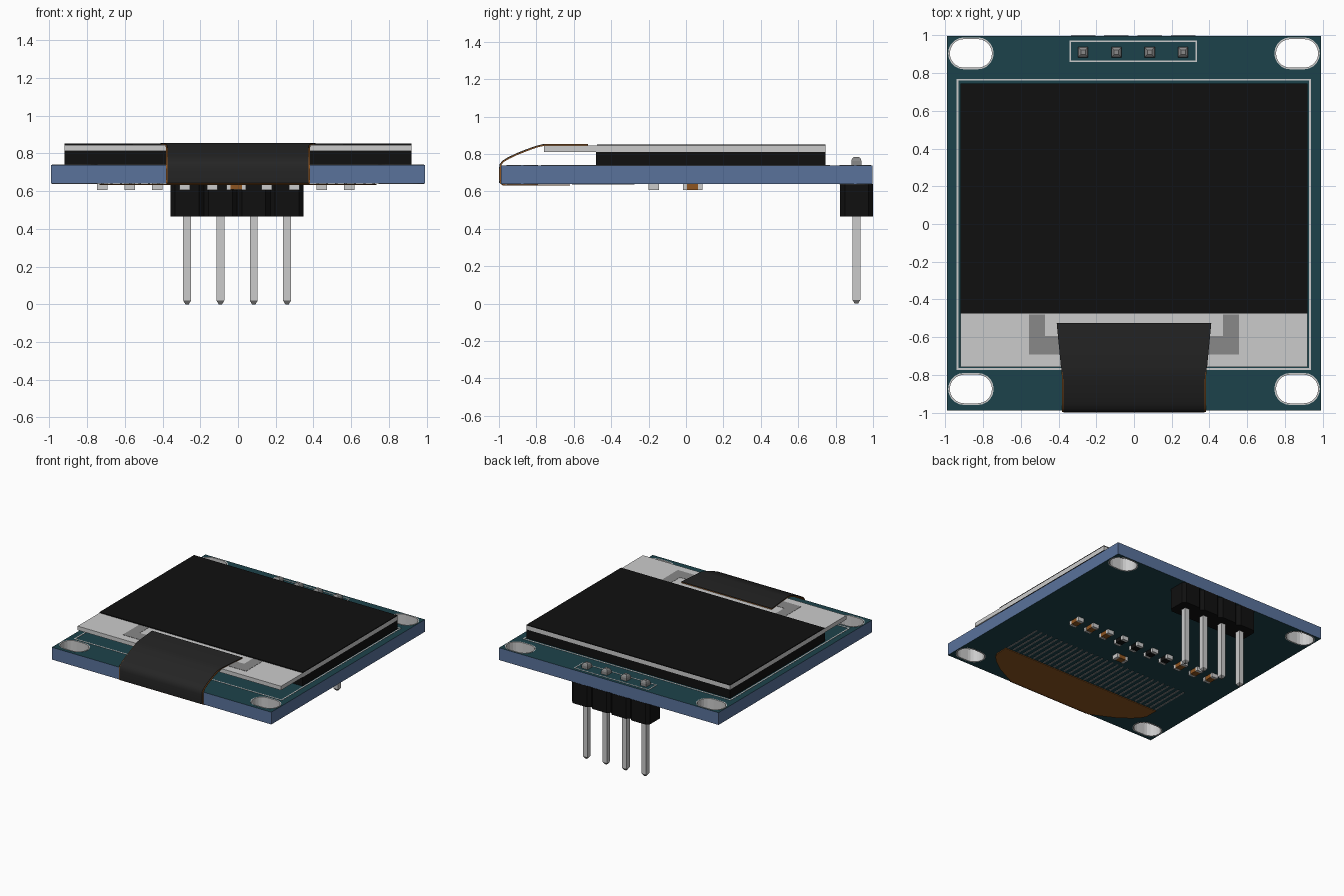
import bpy, bmesh, math

if "Cube" in bpy.data.objects:
    bpy.data.objects.remove(bpy.data.objects["Cube"])


def material(name, r, g, b):
    m = bpy.data.materials.new(name)
    m.diffuse_color = (r, g, b, 1)
    m.use_nodes = True
    m.node_tree.nodes["Principled BSDF"].inputs["Base Color"].default_value = m.diffuse_color
    return m


TEAL = material("teal_mask", 0.012, 0.055, 0.07)
BLUE = material("board_edge", 0.1, 0.17, 0.33)
BLACK = material("black", 0.005, 0.005, 0.005)
FILM = material("black_film", 0.018, 0.018, 0.018)
AMBER = material("amber_film", 0.27, 0.09, 0.015)
DARK = material("dark_grey", 0.25, 0.25, 0.25)


def add_mesh(name, bm, mat=None):
    bmesh.ops.recalc_face_normals(bm, faces=bm.faces)
    me = bpy.data.meshes.new(name)
    bm.to_mesh(me)
    bm.free()
    if mat:
        me.materials.append(mat)
    ob = bpy.data.objects.new(name, me)
    bpy.context.collection.objects.link(ob)
    return ob


def rect(x0, x1, y0, y1):
    return [(x0, y0), (x1, y0), (x1, y1), (x0, y1)]


def slot(cx, cy, half, r, n=10):
    pts = []
    for side in (1, -1):
        for i in range(n + 1):
            a = math.pi * (i / n - 0.5)
            pts.append((cx + side * (half - r + r * math.cos(a)),
                        cy + side * r * math.sin(a)))
    return pts


def plate(name, loops, z0, z1, mat=None):
    """Flat outlines, nested ones becoming holes, extruded from z0 to z1."""
    cu = bpy.data.curves.new(name, 'CURVE')
    cu.dimensions = '2D'
    cu.fill_mode = 'BOTH'
    cu.extrude = (z1 - z0) / 2
    for loop in loops:
        sp = cu.splines.new('POLY')
        sp.points.add(len(loop) - 1)
        for p, (x, y) in zip(sp.points, loop):
            p.co = (x, y, 0, 1)
        sp.use_cyclic_u = True
    tmp = bpy.data.objects.new(name + "_outline", cu)
    bpy.context.collection.objects.link(tmp)
    dg = bpy.context.evaluated_depsgraph_get()
    me = bpy.data.meshes.new_from_object(tmp.evaluated_get(dg))
    bpy.data.objects.remove(tmp)
    bpy.data.curves.remove(cu)
    bm = bmesh.new()
    bm.from_mesh(me)
    bpy.data.meshes.remove(me)
    bmesh.ops.remove_doubles(bm, verts=bm.verts, dist=1e-5)
    bmesh.ops.translate(bm, verts=bm.verts, vec=(0, 0, (z0 + z1) / 2))
    for f in bm.faces:
        f.material_index = 0
        f.smooth = False
    return add_mesh(name, bm, mat)


def square_post(name, x, y, profile, mat=None):
    """Square section following (half width, z) pairs."""
    bm = bmesh.new()
    rings = [[bm.verts.new((x + sx * w, y + sy * w, z))
              for sx, sy in ((-1, -1), (1, -1), (1, 1), (-1, 1))] for w, z in profile]
    for a, b in zip(rings, rings[1:]):
        for i in range(4):
            j = (i + 1) % 4
            bm.faces.new((a[i], a[j], b[j], b[i]))
    bm.faces.new(rings[0])
    bm.faces.new(rings[-1])
    return add_mesh(name, bm, mat)


def ribbon(name, rows, d0, d1, mat):
    """Bent strip through (y, z, half width) rows, from offset d0 to d1 outward."""
    bm = bmesh.new()
    rings = []
    for i, (y, z, w) in enumerate(rows):
        a, b = rows[max(i - 1, 0)], rows[min(i + 1, len(rows) - 1)]
        ty, tz = b[0] - a[0], b[1] - a[1]
        l = math.hypot(ty, tz)
        ny, nz = tz / l, -ty / l
        rings.append([bm.verts.new((s * w, y + ny * d, z + nz * d))
                      for s, d in ((-1, d0), (1, d0), (1, d1), (-1, d1))])
    for a, b in zip(rings, rings[1:]):
        for i in range(4):
            j = (i + 1) % 4
            bm.faces.new((a[i], a[j], b[j], b[i]))
    bm.faces.new(rings[0])
    bm.faces.new(rings[-1])
    ob = add_mesh(name, bm, mat)
    bpy.ops.object.select_all(action='DESELECT')
    ob.select_set(True)
    bpy.context.view_layer.objects.active = ob
    bpy.ops.object.shade_smooth_by_angle(angle=math.radians(35))


# Circuit board with four slotted corner holes and plated rims
centres = [(sx * 0.865, y) for sx in (-1, 1) for y in (0.905, -0.875)]
board = plate("circuit_board", [rect(-0.993, 0.993, -0.988, 0.998)]
              + [slot(x, y, 0.121, 0.085) for x, y in centres], 0.64, 0.74, TEAL)
board.data.materials.append(BLUE)
for f in board.data.polygons:
    f.material_index = 0 if abs(f.normal.z) > 0.5 else 1
for x, y in centres:
    plate("hole_rim", [slot(x, y, 0.121, 0.085), slot(x, y, 0.112, 0.076)], 0.638, 0.742)

# Printed outlines on the top
plate("screen_outline", [rect(-0.942, 0.938, -0.775, 0.77),
                         rect(-0.932, 0.928, -0.785 + 0.02, 0.76)], 0.74, 0.742)
plate("header_outline", [rect(-0.342, 0.335, 0.86, 0.972),
                         rect(-0.334, 0.327, 0.868, 0.964)], 0.74, 0.742)

# Display: foam pad, glass, dark viewing layer, grey glass marks
plate("foam_pad", [rect(-0.92, 0.92, -0.48, 0.745)], 0.74, 0.812, BLACK)
plate("display_glass", [rect(-0.92, 0.92, -0.758, 0.745)], 0.812, 0.845)
plate("viewing_layer", [rect(-0.92, 0.92, -0.475, 0.745)], 0.845, 0.852, BLACK)
for s in (-1, 1):
    plate("glass_mark", [[(s * x, y) for x, y in (
        (0.558, -0.48), (0.558, -0.692), (0.37, -0.692),
        (0.37, -0.595), (0.472, -0.595), (0.472, -0.48))]], 0.845, 0.847, DARK)

# Flexible cable: over the front edge, then flaring out underneath
over = [(-0.525, 0.845, 0.41), (-0.755, 0.845, 0.388), (-0.80, 0.834, 0.376),
        (-0.85, 0.816, 0.374), (-0.90, 0.796, 0.374), (-0.945, 0.775, 0.374),
        (-0.975, 0.757, 0.374), (-0.987, 0.742, 0.374), (-0.99, 0.72, 0.374),
        (-0.99, 0.66, 0.374), (-0.989, 0.645, 0.374)]
under = [(-0.98, 0.639, 0.378), (-0.95, 0.638, 0.44), (-0.885, 0.638, 0.57),
         (-0.82, 0.638, 0.66), (-0.77, 0.638, 0.71), (-0.73, 0.638, 0.732),
         (-0.62, 0.638, 0.735)]
ribbon("cable_base", [(y, z, w + (0.007 if y < -0.77 else -0.002)) for y, z, w in over]
       + under, 0, 0.006, AMBER)
ribbon("cable_cover", over, 0.006, 0.01, FILM)

# Row of contact strips under the board
plate("contact_strips", [rect(x - 0.006, x + 0.006, -0.61, -0.275)
                         for x in (-0.72 + 1.44 * i / 29 for i in range(30))],
      0.636, 0.64, DARK)


# Small surface parts: coloured body with two metal end caps
def chip(x, y, mat, along_x=False):
    def part(name, a, b, w, z0, m=None):
        r = rect(x + a, x + b, y - w, y + w) if along_x else rect(x - w, x + w, y + a, y + b)
        plate(name, [r], z0, 0.64, m)
    part("chip_body", -0.03, 0.03, 0.026, 0.609, mat)
    part("chip_cap", -0.052, -0.03, 0.028, 0.607)
    part("chip_cap", 0.03, 0.052, 0.028, 0.607)


for i in range(10):
    chip(-0.72 + 0.1456 * i, 0.035, BLACK if 3 <= i <= 6 else AMBER)
chip(-0.01, -0.172, AMBER, True)

# Pin header: chamfered black blocks, square pins, solder tips
for i in range(4):
    x = -0.27 + 0.1767 * i
    h, c = 0.0884, 0.025
    plate("header_block", [[(x - h, 0.824 + c), (x - h + c, 0.824), (x + h - c, 0.824),
                            (x + h, 0.824 + c), (x + h, 1.0 - c), (x + h - c, 1.0),
                            (x - h + c, 1.0), (x - h, 1.0 - c)]], 0.467, 0.64, BLACK)
    square_post("header_pin", x, 0.911, [(0.021, 0.02), (0.021, 0.745)])
    square_post("pin_tip", x, 0.911, [(0.009, 0.0), (0.021, 0.02)], DARK)
    square_post("solder_tip", x, 0.911,
                [(0.027, 0.739), (0.027, 0.764), (0.022, 0.777), (0.012, 0.785)], DARK)
